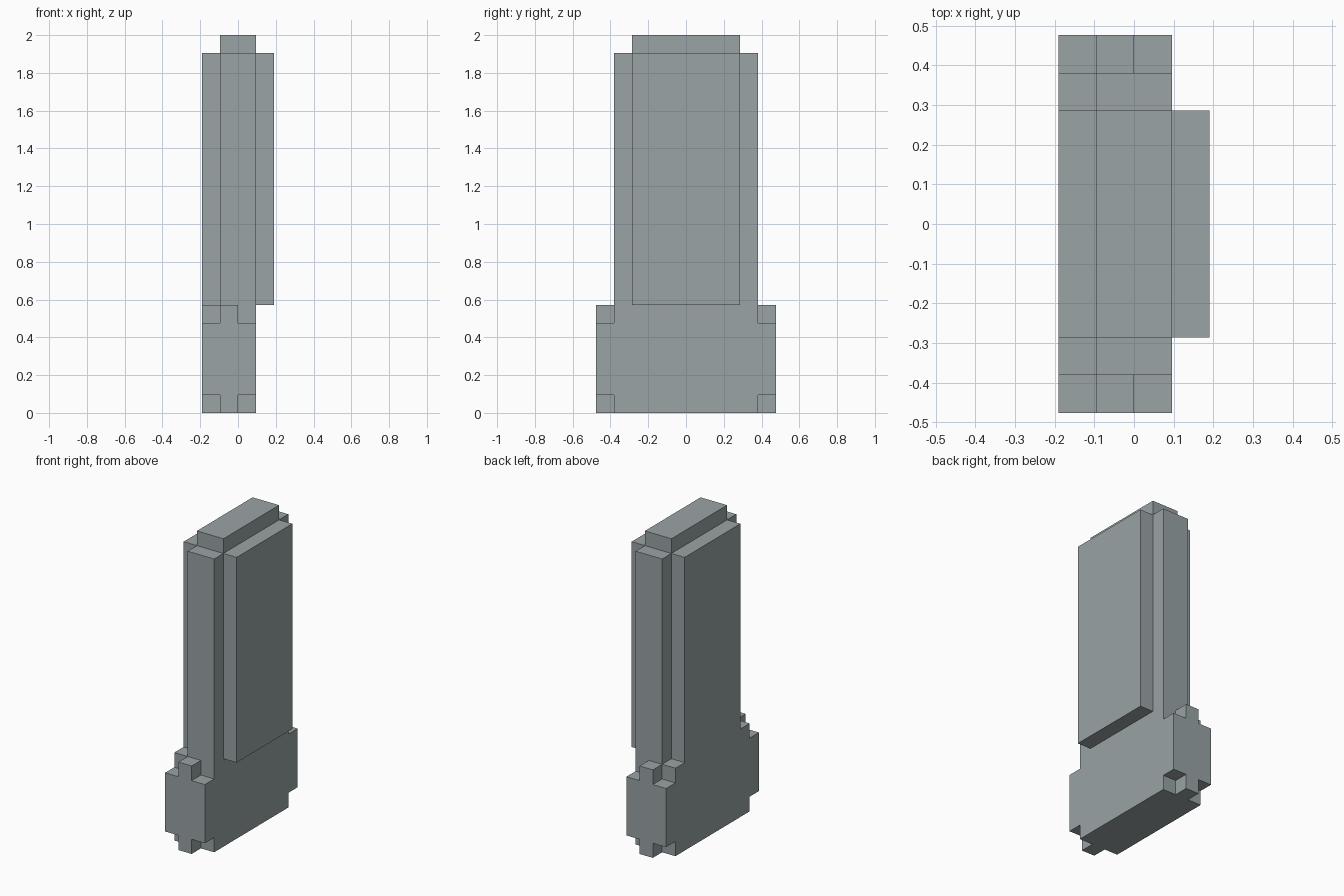
import bpy
import bmesh
from mathutils import Vector

cube = bpy.data.objects.get("Cube")
if cube:
    bpy.data.objects.remove(cube, do_unlink=True)

U = 2 / 21  # one module; every size below is in modules

grey = bpy.data.materials.new("stone grey")
grey.use_nodes = True
colour = (0.32, 0.366, 0.374, 1)
grey.diffuse_color = colour
grey.node_tree.nodes["Principled BSDF"].inputs["Base Color"].default_value = colour


def prism(name, profile, y0, y1):
    """Extrude an x-z profile from y0 to y1."""
    bm = bmesh.new()
    face = bm.faces.new([bm.verts.new(Vector((x, y0, z)) * U) for x, z in profile])
    out = bmesh.ops.extrude_face_region(bm, geom=[face])
    verts = [v for v in out["geom"] if isinstance(v, bmesh.types.BMVert)]
    bmesh.ops.translate(bm, verts=verts, vec=(0, (y1 - y0) * U, 0))
    bmesh.ops.recalc_face_normals(bm, faces=bm.faces)
    mesh = bpy.data.meshes.new(name)
    bm.to_mesh(mesh)
    bm.free()
    mesh.materials.append(grey)
    obj = bpy.data.objects.new(name, mesh)
    bpy.context.collection.objects.link(obj)
    return obj


def block(name, x0, x1, half_y, z0, z1):
    return prism(name, [(x0, z0), (x1, z0), (x1, z1), (x0, z1)], -half_y, half_y)


# Base block with notched ends
block("base", -2, 1, 4, 0, 6)
cross = [(-1, 0), (0, 0), (0, 1), (1, 1), (1, 5), (0, 5),
         (0, 6), (-1, 6), (-1, 5), (-2, 5), (-2, 1), (-1, 1)]
prism("front_base_end", cross, -5, -4)
prism("back_base_end", cross, 4, 5)

# Upright slab, its raised side panels and the top cap
block("core_slab", -1, 1, 4, 6, 20)
block("right_panel", -2, -1, 3, 6, 20)
block("left_panel", 1, 2, 3, 6, 20)
block("top_cap", -1, 1, 3, 20, 21)
